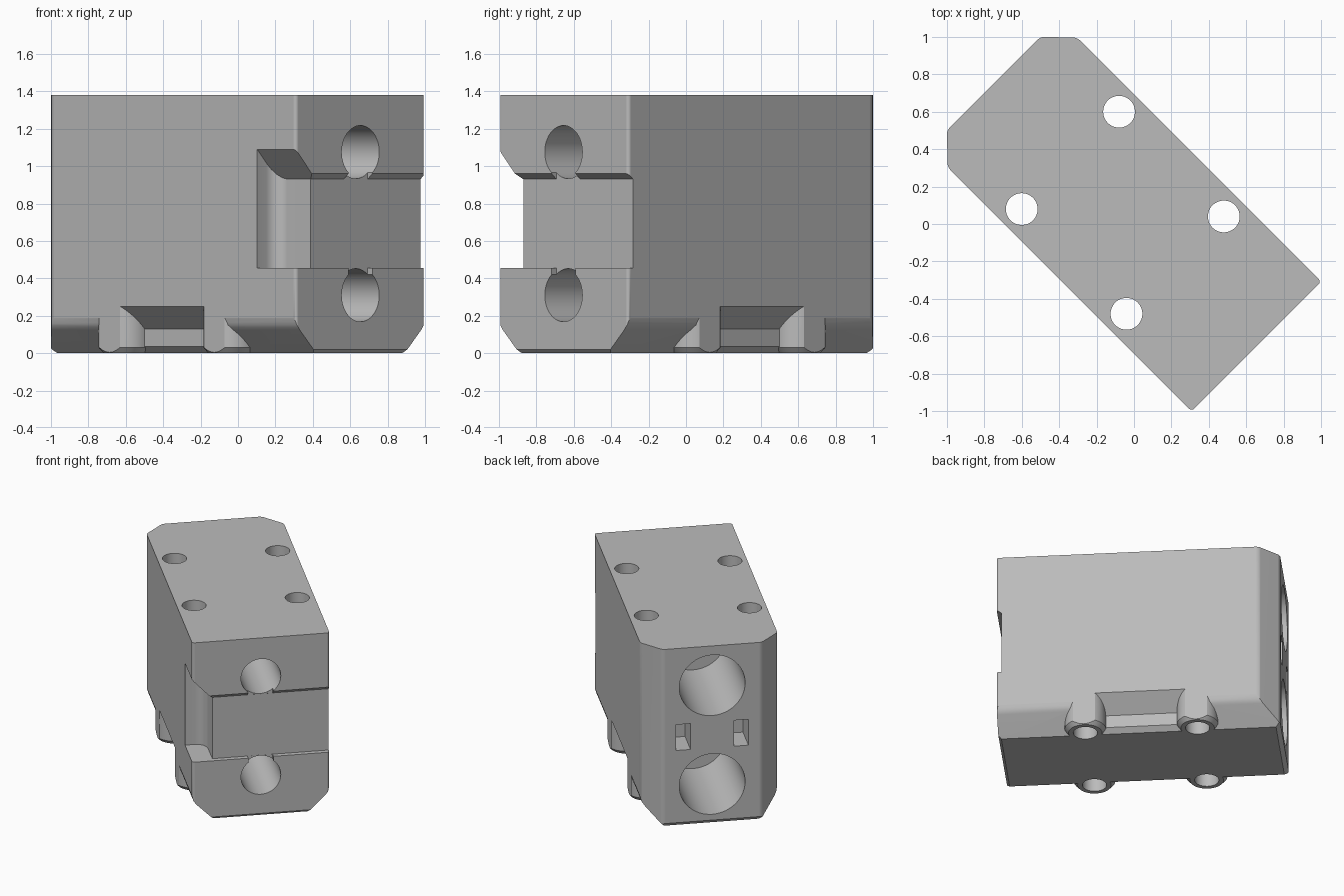
import bpy, bmesh, math
from mathutils import Matrix

cube = bpy.data.objects.get("Cube")
if cube:
    bpy.data.objects.remove(cube, do_unlink=True)

H = 1.38            # block height
W = 0.49            # half width
FRONT, REAR = 0.926, -1.061
FACE = 0.89         # recessed front face
SCREWS = (-0.481, 0.311)
SCREW_V = 0.368
BORES = (0.31, 1.075)


def finish(name, bm):
    bmesh.ops.recalc_face_normals(bm, faces=bm.faces[:])
    me = bpy.data.meshes.new(name)
    bm.to_mesh(me)
    bm.free()
    ob = bpy.data.objects.new(name, me)
    bpy.context.collection.objects.link(ob)
    return ob


def prism(name, pts, axis, lo, hi, pick=None, radius=0.0):
    """Extrude a profile along an axis; round the edges chosen by pick."""
    place = {"x": lambda a, b, t: (t, a, b),
             "y": lambda a, b, t: (a, t, b),
             "z": lambda a, b, t: (a, b, t)}[axis]
    bm = bmesh.new()
    f = bm.faces.new([bm.verts.new(place(a, b, lo)) for a, b in pts])
    ext = bmesh.ops.extrude_face_region(bm, geom=[f])["geom"]
    moved = [v for v in ext if isinstance(v, bmesh.types.BMVert)]
    bmesh.ops.translate(bm, verts=moved, vec=place(0, 0, hi - lo))
    bmesh.ops.recalc_face_normals(bm, faces=bm.faces[:])
    if pick:
        edges = [e for e in bm.edges if pick(*e.verts)]
        bmesh.ops.bevel(bm, geom=edges, offset=radius, segments=4,
                        profile=0.5, affect="EDGES")
    return finish(name, bm)


def cylinder(name, r, length, centre, along_x=False):
    bm = bmesh.new()
    bmesh.ops.create_cone(bm, cap_ends=True, segments=48, radius1=r,
                          radius2=r, depth=length)
    if along_x:
        bm.transform(Matrix.Rotation(math.pi / 2, 4, "Y"))
    bm.transform(Matrix.Translation(centre))
    return finish(name, bm)


def cut(target, tool):
    mod = target.modifiers.new("cut", "BOOLEAN")
    mod.operation, mod.solver, mod.object = "DIFFERENCE", "EXACT", tool
    dg = bpy.context.evaluated_depsgraph_get()
    me = bpy.data.meshes.new_from_object(target.evaluated_get(dg))
    target.modifiers.clear()
    target.data = me
    bpy.data.objects.remove(tool, do_unlink=True)


def boss(u, v):
    """Screw boss with a chamfered foot."""
    bm = bmesh.new()
    rings = [(0.118, -0.4), (0.118, 0.0), (0.145, 0.03), (0.145, 0.9)]
    vs = [bm.verts.new((r, 0, z)) for r, z in rings]
    es = [bm.edges.new(p) for p in zip(vs, vs[1:])]
    bmesh.ops.spin(bm, geom=vs + es, cent=(0, 0, 0), axis=(0, 0, 1),
                   angle=math.tau, steps=48)
    bmesh.ops.remove_doubles(bm, verts=bm.verts[:], dist=1e-4)
    bmesh.ops.holes_fill(bm, edges=bm.edges[:], sides=0)
    bm.transform(Matrix.Translation((u, v, 0)))
    return finish("boss", bm)


def upright(a, b):
    return abs(a.co.z - b.co.z) > 0.1


# Main block with clipped rear corners
outline = [(FRONT, -W), (FRONT, W), (-0.919, W), (REAR, 0.354),
           (REAR, -0.354), (-0.919, -W)]
body = prism("clamp_block", outline, "z", 0, H, upright, 0.02)

# Small bottom chamfers at the front and rear ends
cut(body, prism("c", [(0.806, -0.1), (1.026, 0.12), (1.026, -0.1)], "y", -1, 1))
cut(body, prism("c", [(-0.931, -0.1), (-1.161, 0.13), (-1.161, -0.1)], "y", -1, 1))

# Long bottom chamfers and side pockets, leaving the screw bosses standing
wedge = [(0.135, -0.2), (0.46, 0.125), (0.479, 0.15), (0.489, 0.185),
         (0.493, 0.21), (0.8, 0.21), (0.8, -0.2)]
pocket = [(0.135, -0.2), (0.37, 0.035), (0.37, 0.13), (0.8, 0.56), (0.8, -0.2)]
for s in (1, -1):
    for pts, lo, hi in ((wedge, -1.3, 1.3), (pocket, *SCREWS)):
        tool = prism("c", [(s * v, z) for v, z in pts], "x", lo, hi)
        for u in SCREWS:
            cut(tool, boss(u, s * SCREW_V))
        cut(body, tool)

# Corner pocket with sloping roof, then the shallow front recess
cut(body, prism("c", [(-0.34, 0.455), (-0.34, 0.93), (-0.64, 1.25), (-0.64, 0.455)],
                "x", 0.635, 1.2,
                lambda a, b: upright(a, b) and a.co.x < 0.7
                and max(a.co.y, b.co.y) < -0.3 and min(a.co.y, b.co.y) > -0.4,
                0.08))
cut(body, prism("c", [(FACE, 0.455), (FACE, 0.93), (1.01, 1.03), (1.01, 0.455)],
                "y", -0.8, 0.8))

# Horizontal bores: narrow right through, wide from the rear
for z in BORES:
    cut(body, cylinder("c", 0.142, 3, (0, 0, z), True))
    cut(body, cylinder("c", 0.235, 1.0, (-0.79, 0, z), True))

# Slot joining the bores to the front recess
cut(body, prism("c", [(-0.09, 0.415), (0.09, 0.415), (0.09, 0.967), (-0.09, 0.967)],
                "x", FACE + 0.001, 1.2))

# Rear rectangular sockets and vertical screw holes
for s in (1, -1):
    a, b = sorted((s * 0.155, s * 0.258))
    cut(body, prism("c", [(a, 0.59), (b, 0.59), (b, 0.79), (a, 0.79)],
                    "x", -1.3, REAR + 0.22))
    for u in SCREWS:
        cut(body, cylinder("c", 0.085, 3, (u, s * SCREW_V, 0.5)))

# Colour
grey = bpy.data.materials.new("plain_grey")
grey.use_nodes = True
colour = (0.5, 0.5, 0.5, 1)
grey.diffuse_color = colour
grey.node_tree.nodes["Principled BSDF"].inputs["Base Color"].default_value = colour
body.data.materials.clear()
body.data.materials.append(grey)
for p in body.data.polygons:
    p.material_index = 0

# Turn the block to its diagonal stance and shade it
body.data.transform(Matrix.Rotation(-math.pi / 4, 4, "Z"))
for ob in bpy.context.selected_objects:
    ob.select_set(False)
body.select_set(True)
bpy.context.view_layer.objects.active = body
bpy.ops.object.shade_smooth_by_angle(angle=math.radians(32))
weighted = body.modifiers.new("even_shading", "WEIGHTED_NORMAL")
weighted.keep_sharp = True
